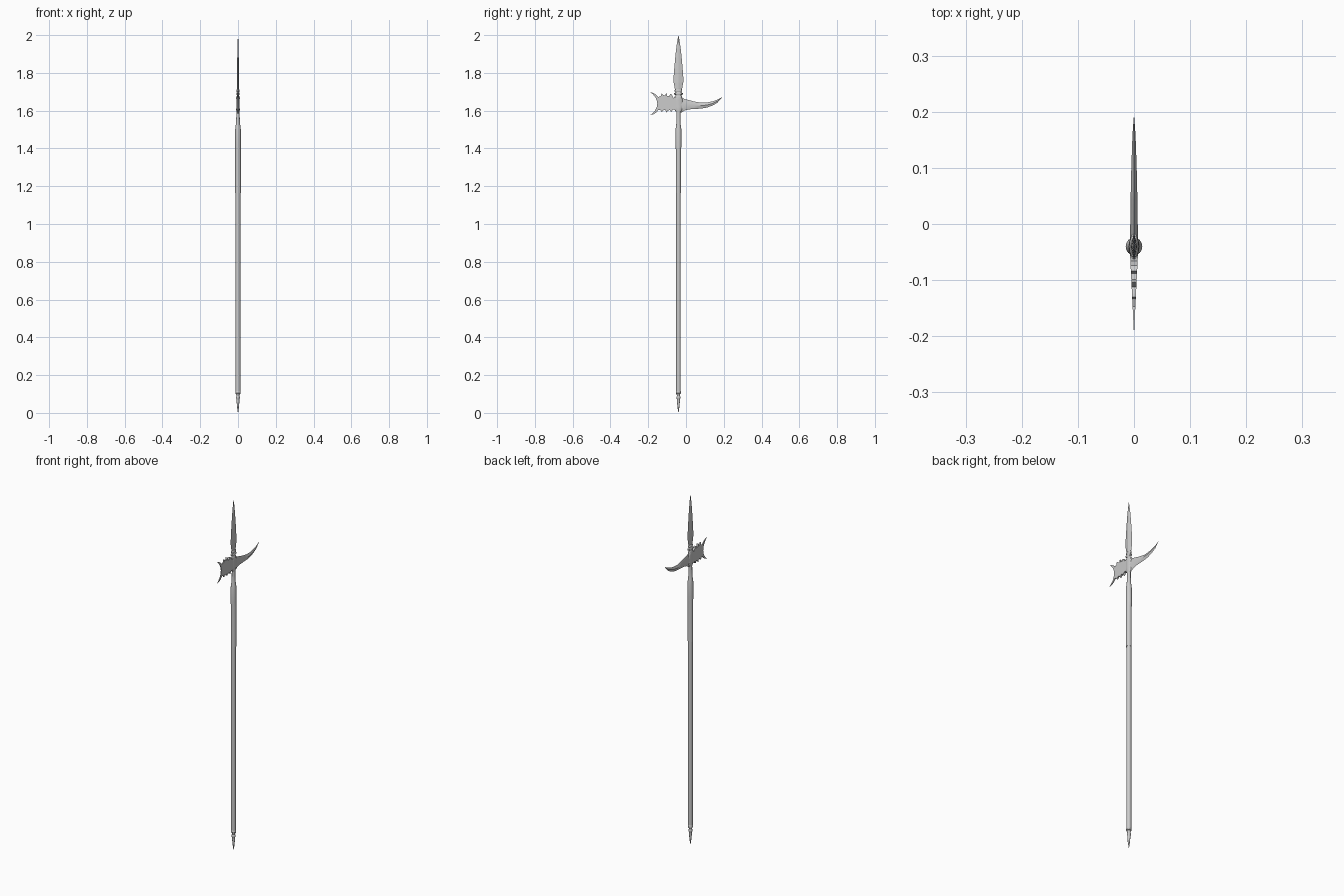
import bpy, bmesh, math

CY = -0.040  # y position of the pole axis


def finish(bm, name, smooth):
    bmesh.ops.recalc_face_normals(bm, faces=bm.faces)
    me = bpy.data.meshes.new(name)
    bm.to_mesh(me)
    bm.free()
    ob = bpy.data.objects.new(name, me)
    bpy.context.collection.objects.link(ob)
    if smooth:
        bpy.ops.object.select_all(action='DESELECT')
        ob.select_set(True)
        bpy.context.view_layer.objects.active = ob
        bpy.ops.object.shade_smooth_by_angle(angle=math.radians(35))
    return ob


def skin(name, rings, smooth=True):
    """Joins rings of points into a closed body."""
    bm = bmesh.new()
    loops = [[bm.verts.new(p) for p in r] for r in rings]
    n = len(loops[0])
    for a, b in zip(loops, loops[1:]):
        for i in range(n):
            j = (i + 1) % n
            bm.faces.new((a[i], a[j], b[j], b[i]))
    bm.faces.new(loops[0])
    bm.faces.new(loops[-1])
    return finish(bm, name, smooth)


def turned(name, profile, sides=16, smooth=True):
    """Vertical body from (z, x radius, y radius) stations."""
    ang = [2 * math.pi * i / sides for i in range(sides)]
    return skin(name, [[(rx * math.cos(a), CY + ry * math.sin(a), z) for a in ang]
                       for z, rx, ry in profile], smooth)


# wooden pole
turned("pole", [(0.1, .0125, .012), (1.17, .0125, .012)])

# pointed butt cap with two collars
turned("butt_spike", [(0, .0005, .0005), (.03, .005, .005), (.065, .008, .008),
                      (.072, .0075, .0075), (.077, .0105, .0105), (.085, .0105, .0105),
                      (.090, .008, .008), (.099, .0095, .0095), (.104, .0138, .0135),
                      (.112, .0138, .0135), (.116, .0115, .0115)])

# upper sleeve and narrowing neck
turned("upper_sleeve", [(1.163, .0148, .0138), (1.39, .0148, .0138), (1.42, .0148, .0158),
                        (1.50, .0148, .0155), (1.515, .013, .0135), (1.535, .0105, .011),
                        (1.57, .009, .0105), (1.61, .0085, .0105)])

# central head block
turned("head_block", [(1.592, .008, .012), (1.604, .0095, .02), (1.62, .009, .023),
                      (1.655, .009, .023), (1.668, .0095, .019), (1.676, .008, .014)])

# spear socket with ringed mouldings
rings = []
for z, r in ((1.672, .020), (1.69, .023), (1.706, .020)):
    rings += [(z - .007, .006, .015), (z - .003, .0085, r), (z + .003, .0085, r), (z + .007, .006, .015)]
turned("spear_socket", rings)

# leaf shaped spear blade with diamond section
turned("spear_blade", [(1.70, .0055, .015), (1.72, .0055, .020), (1.75, .0055, .0255),
                       (1.78, .0055, .0255), (1.82, .005, .0225), (1.87, .0042, .018),
                       (1.92, .0033, .013), (1.96, .0022, .0075), (2.0, .0003, .0004)],
       sides=4, smooth=False)

# curved beak, stations of (y, lower z, upper z, half thickness)
beak = [(-.04, 1.588, 1.675, .007), (-.022, 1.590, 1.671, .007), (-.008, 1.601, 1.662, .0068),
        (.015, 1.607, 1.656, .0064), (.045, 1.609, 1.648, .006), (.08, 1.611, 1.642, .0054),
        (.11, 1.616, 1.643, .0044), (.14, 1.627, 1.649, .0035), (.165, 1.641, 1.658, .0023),
        (.19, 1.669, 1.671, .0005)]
skin("beak", [[(t, y, (lo + hi) / 2), (0, y, hi), (-t, y, (lo + hi) / 2), (0, y, lo)]
              for y, lo, hi, t in beak])

# axe blade: crescent edge and notched top and bottom
upper = [(-.045, 1.672), (-.066, 1.668), (-.074, 1.684), (-.084, 1.688), (-.088, 1.676),
         (-.099, 1.678), (-.104, 1.694), (-.112, 1.679), (-.124, 1.686), (-.130, 1.692),
         (-.133, 1.677), (-.147, 1.672), (-.158, 1.684), (-.172, 1.694), (-.190, 1.697)]
edge = [(-.176, 1.688), (-.163, 1.672), (-.155, 1.655), (-.152, 1.637),
        (-.155, 1.619), (-.163, 1.602), (-.176, 1.587)]
lower = [(-.190, 1.576), (-.172, 1.581), (-.158, 1.590), (-.147, 1.603), (-.135, 1.604),
         (-.130, 1.592), (-.121, 1.602), (-.109, 1.603), (-.104, 1.590), (-.096, 1.601),
         (-.085, 1.603), (-.078, 1.592), (-.070, 1.606), (-.045, 1.603)]
bm = bmesh.new()
outline = upper + edge + lower
sides = []
for s in (1, -1):
    vs = [bm.verts.new((s * (.0075 + (y + .045) * .049), y, z)) for y, z in outline]
    bm.faces.new(vs)
    sides.append(vs)
a, b = sides
for i in range(len(a)):
    j = (i + 1) % len(a)
    bm.faces.new((a[i], a[j], b[j], b[i]))
bm.normal_update()
bmesh.ops.triangulate(bm, faces=[f for f in bm.faces if len(f.verts) > 4])
finish(bm, "axe_blade", False)
